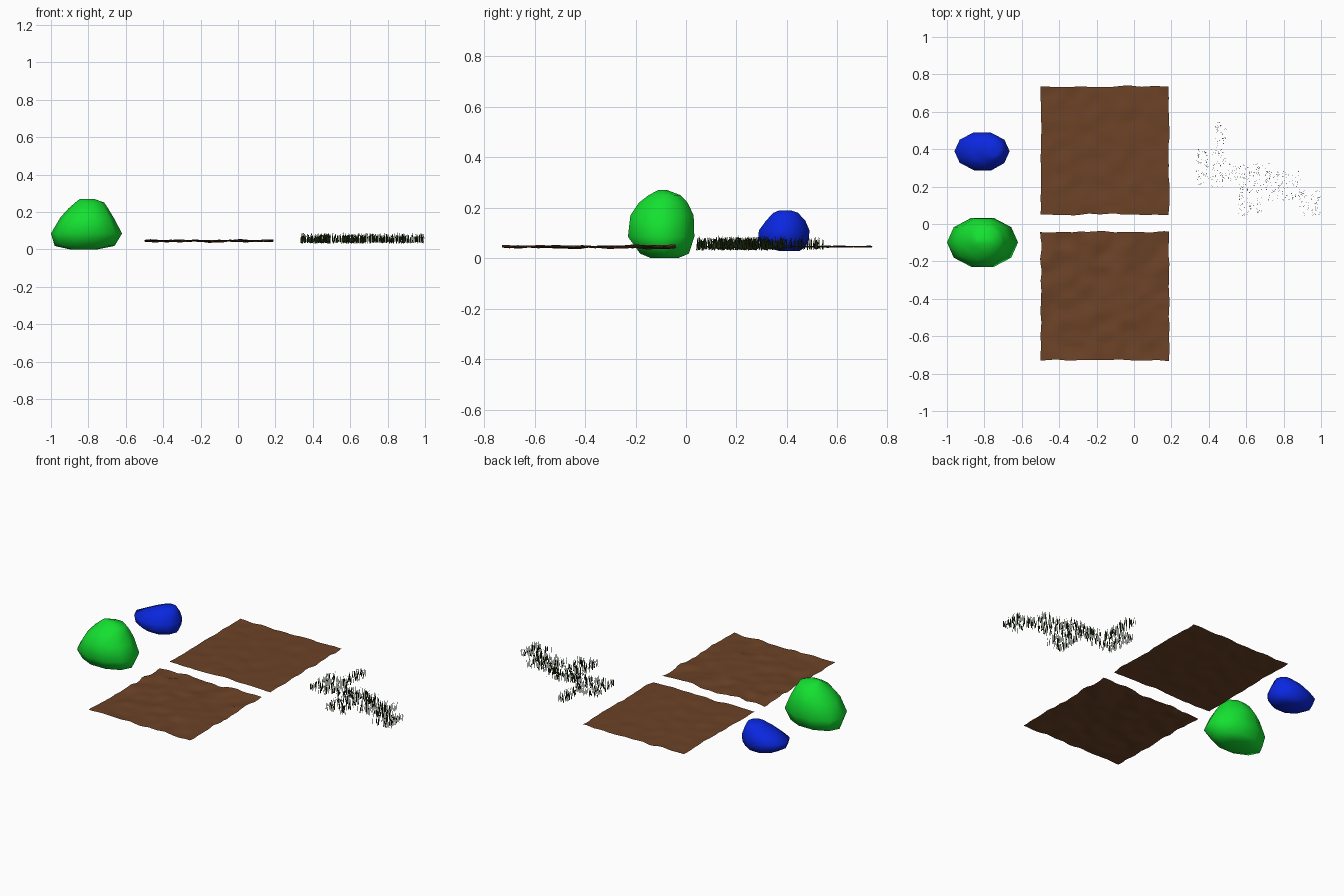
import bpy, math, random
from mathutils import Vector, noise

if "Cube" in bpy.data.objects:
    bpy.data.objects.remove(bpy.data.objects["Cube"])

random.seed(4)


def material(name, rgb):
    m = bpy.data.materials.new(name)
    m.diffuse_color = (*rgb, 1)
    m.use_nodes = True
    m.node_tree.nodes["Principled BSDF"].inputs["Base Color"].default_value = m.diffuse_color
    return m


def make(name, verts, faces, mat, smooth=True):
    me = bpy.data.meshes.new(name)
    me.from_pydata(verts, [], faces)
    me.materials.append(mat)
    me.polygons.foreach_set("use_smooth", [smooth] * len(me.polygons))
    me.update()
    ob = bpy.data.objects.new(name, me)
    bpy.context.collection.objects.link(ob)
    return ob


# Rocks: stacked uneven rings given as (z, x min, x max, y min, y max)
def rock(name, rings, mat, n=10):
    verts, faces = [], []
    for z, x0, x1, y0, y1 in rings:
        for i in range(n):
            a = 2 * math.pi * i / n
            verts.append(((x0 + x1) / 2 + (x1 - x0) / 2 * math.cos(a),
                          (y0 + y1) / 2 + (y1 - y0) / 2 * math.sin(a) / math.sin(math.pi * 0.4 + 0.15), z))
    for r in range(len(rings) - 1):
        for i in range(n):
            j = (i + 1) % n
            faces.append((r * n + i, r * n + j, (r + 1) * n + j, (r + 1) * n + i))
    faces.append(tuple(reversed(range(n))))
    faces.append(tuple(range((len(rings) - 1) * n, len(rings) * n)))
    make(name, verts, faces, mat)


rock("large_rock", [
    (0.00, -0.90, -0.75, -0.14, -0.03),
    (0.018, -0.98, -0.66, -0.185, 0.015),
    (0.085, -1.00, -0.62, -0.235, 0.038),
    (0.17, -0.95, -0.665, -0.225, 0.035),
    (0.22, -0.905, -0.695, -0.19, 0.01),
    (0.25, -0.87, -0.715, -0.15, -0.02),
    (0.27, -0.845, -0.77, -0.11, -0.075),
], material("green", (0.007, 0.75, 0.03)))

rock("small_rock", [
    (0.028, -0.84, -0.74, 0.37, 0.45),
    (0.043, -0.90, -0.69, 0.31, 0.475),
    (0.07, -0.945, -0.67, 0.282, 0.49),
    (0.11, -0.96, -0.665, 0.285, 0.493),
    (0.15, -0.87, -0.685, 0.315, 0.475),
    (0.18, -0.80, -0.70, 0.345, 0.445),
    (0.188, -0.78, -0.72, 0.365, 0.42),
], material("blue", (0.003, 0.02, 0.75)))


# Soil patches: thin bumpy sheets with ragged outlines
def soil(name, y0, bump, mat, n=24, size=0.685):
    verts, faces = [], []
    for j in range(n + 1):
        for i in range(n + 1):
            x, y = -0.498 + size * i / n, y0 + size * j / n
            d = noise.noise_vector(Vector((x * 14, y * 14, bump * 100)))
            verts.append((x + d.x * 0.008, y + d.y * 0.008, 0.046 + d.z * bump))
    for j in range(n):
        for i in range(n):
            a = j * (n + 1) + i
            faces.append((a, a + 1, a + n + 2, a + n + 1))
    make(name, verts, faces, mat)


brown = material("soil_brown", (0.15, 0.055, 0.02))
soil("soil_patch_back", 0.05, 0.007, brown)
soil("soil_patch_front", -0.728, 0.013, brown)

# Grass: upright tapered blades scattered over a branching area
areas = [(0.33, 0.50, 0.20, 0.40), (0.43, 0.50, 0.40, 0.56),
         (0.50, 0.74, 0.20, 0.33), (0.55, 0.69, 0.04, 0.20),
         (0.70, 0.90, 0.12, 0.28), (0.87, 1.00, 0.04, 0.18)]
verts, faces = [], []
for x0, x1, y0, y1 in areas:
    for _ in range(int((x1 - x0) * (y1 - y0) * 4600)):
        x, y = random.uniform(x0 + 0.004, x1 - 0.006), random.uniform(y0, y1)
        a = random.uniform(0, math.pi)
        w = Vector((math.cos(a), math.sin(a), 0)) * 0.0022
        base = Vector((x, y, random.uniform(0.031, 0.043)))
        lean = Vector((random.uniform(-0.003, 0.006), random.uniform(-0.003, 0.008), 0))
        h = random.uniform(0.038, 0.05)
        mid = base + lean * 0.35 + Vector((0, 0, h * 0.55))
        tip = base + lean + Vector((0, 0, h))
        k = len(verts)
        verts += [base - w, base + w, mid + w * 0.8, mid - w * 0.8, tip]
        faces += [(k, k + 1, k + 2, k + 3), (k + 3, k + 2, k + 4)]
make("grass_blades", verts, faces, material("grass_green", (0.02, 0.04, 0.008)), False)
